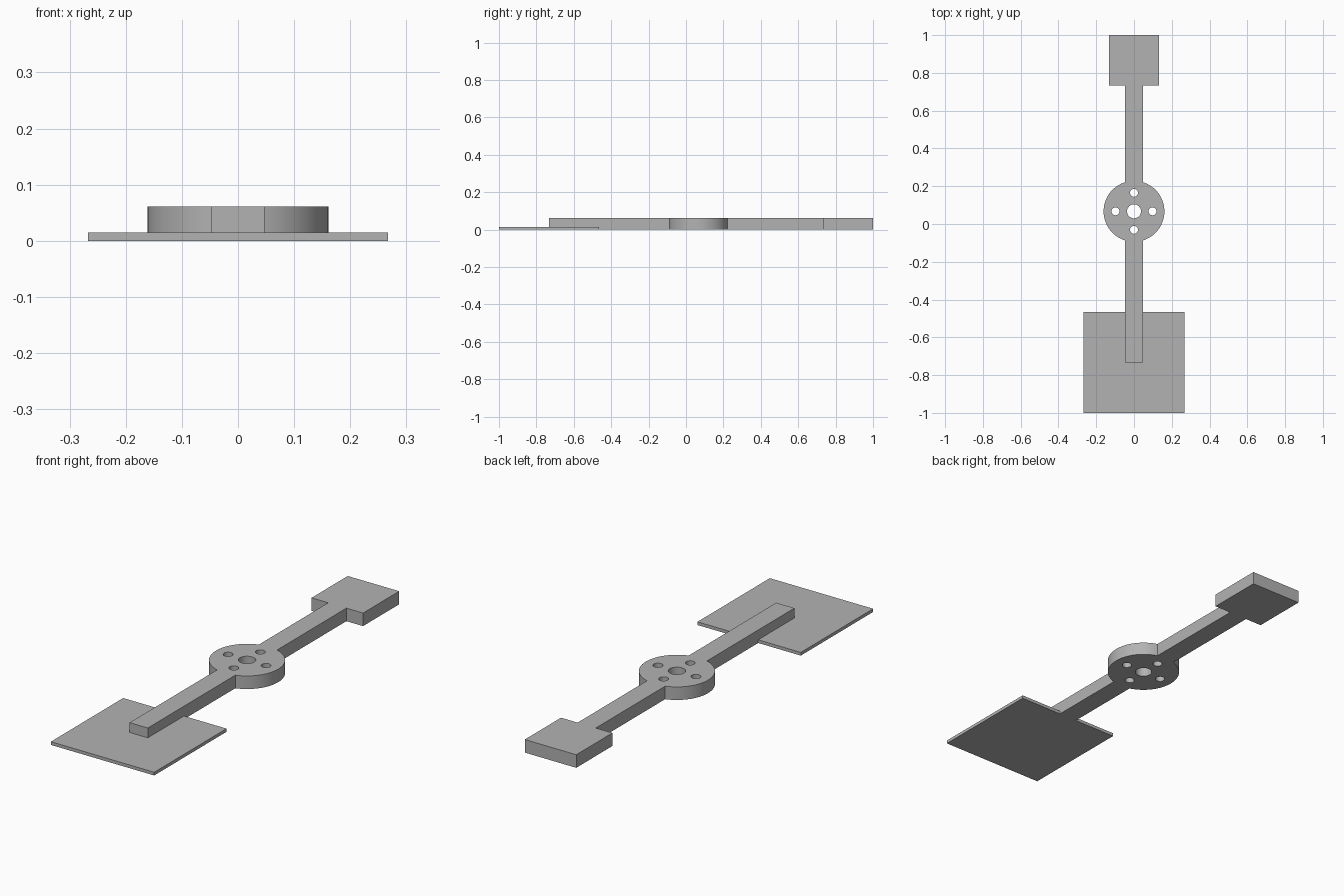
import bpy, bmesh, math
from mathutils import Matrix

if "Cube" in bpy.data.objects:
    bpy.data.objects.remove(bpy.data.objects["Cube"], do_unlink=True)

THICK, PLATE_THICK = 0.061, 0.015
HUB_Y, HUB_R = 0.067, 0.161
ARM_HALF = 0.047
ARM_FRONT, PAD_FRONT, PAD_HALF = -0.733, 0.733, 0.133
PLATE_HALF = 0.267

grey = bpy.data.materials.new("light grey")
grey.use_nodes = True
colour = (0.45, 0.45, 0.45, 1)
grey.diffuse_color = colour
grey.node_tree.nodes["Principled BSDF"].inputs["Base Color"].default_value = colour


def make_object(name, bm):
    bmesh.ops.recalc_face_normals(bm, faces=bm.faces)
    mesh = bpy.data.meshes.new(name)
    bm.to_mesh(mesh)
    bm.free()
    mesh.materials.append(grey)
    obj = bpy.data.objects.new(name, mesh)
    bpy.context.collection.objects.link(obj)
    return obj


def prism(name, outline, bottom, top):
    bm = bmesh.new()
    face = bm.faces.new([bm.verts.new((x, y, bottom)) for x, y in outline])
    side = bmesh.ops.extrude_face_region(bm, geom=[face])
    moved = [v for v in side["geom"] if isinstance(v, bmesh.types.BMVert)]
    bmesh.ops.translate(bm, verts=moved, vec=(0, 0, top - bottom))
    return make_object(name, bm)


def rectangle(half, front, back):
    return [(-half, front), (half, front), (half, back), (-half, back)]


def cut(target, cutter):
    mod = target.modifiers.new("cut", "BOOLEAN")
    mod.operation, mod.solver, mod.object = "DIFFERENCE", "EXACT", cutter
    bpy.context.view_layer.objects.active = target
    bpy.ops.object.modifier_apply(modifier=mod.name)
    bpy.data.objects.remove(cutter, do_unlink=True)


# Arm, round hub and square pad as one mirrored outline
start = math.asin(ARM_HALF / HUB_R)
steps = 40
right_half = [(ARM_HALF, ARM_FRONT)]
for i in range(steps + 1):
    a = start + (math.pi - 2 * start) * i / steps
    right_half.append((HUB_R * math.sin(a), HUB_Y - HUB_R * math.cos(a)))
right_half += [(ARM_HALF, PAD_FRONT), (PAD_HALF, PAD_FRONT), (PAD_HALF, 1)]
left_half = [(-x, y) for x, y in reversed(right_half)]
arm = prism("arm_with_hub_and_pad", right_half + left_half, 0, THICK)

# Centre bore and four bolt holes
holes = [(0, 0, 0.037)]
holes += [(0.098 * dx, 0.098 * dy, 0.021)
          for dx, dy in ((1, 0), (0, 1), (-1, 0), (0, -1))]
bm = bmesh.new()
for x, y, r in holes:
    bmesh.ops.create_cone(bm, cap_ends=True, segments=40, radius1=r, radius2=r,
                          depth=1, matrix=Matrix.Translation((x, HUB_Y + y, 0)))
cut(arm, make_object("hole_cutter", bm))

# Rebate under the arm so that it seats on the plate
plate_outline = rectangle(PLATE_HALF, -1, ARM_FRONT + PLATE_HALF)
cut(arm, prism("rebate_cutter", plate_outline, -0.1, PLATE_THICK))

# Thin square plate at the front
plate = prism("front_plate", plate_outline, 0, PLATE_THICK)

# Smooth the round walls, keep the edges sharp
bpy.ops.object.select_all(action="DESELECT")
arm.select_set(True)
bpy.context.view_layer.objects.active = arm
bpy.ops.object.shade_smooth_by_angle(angle=math.radians(30))
